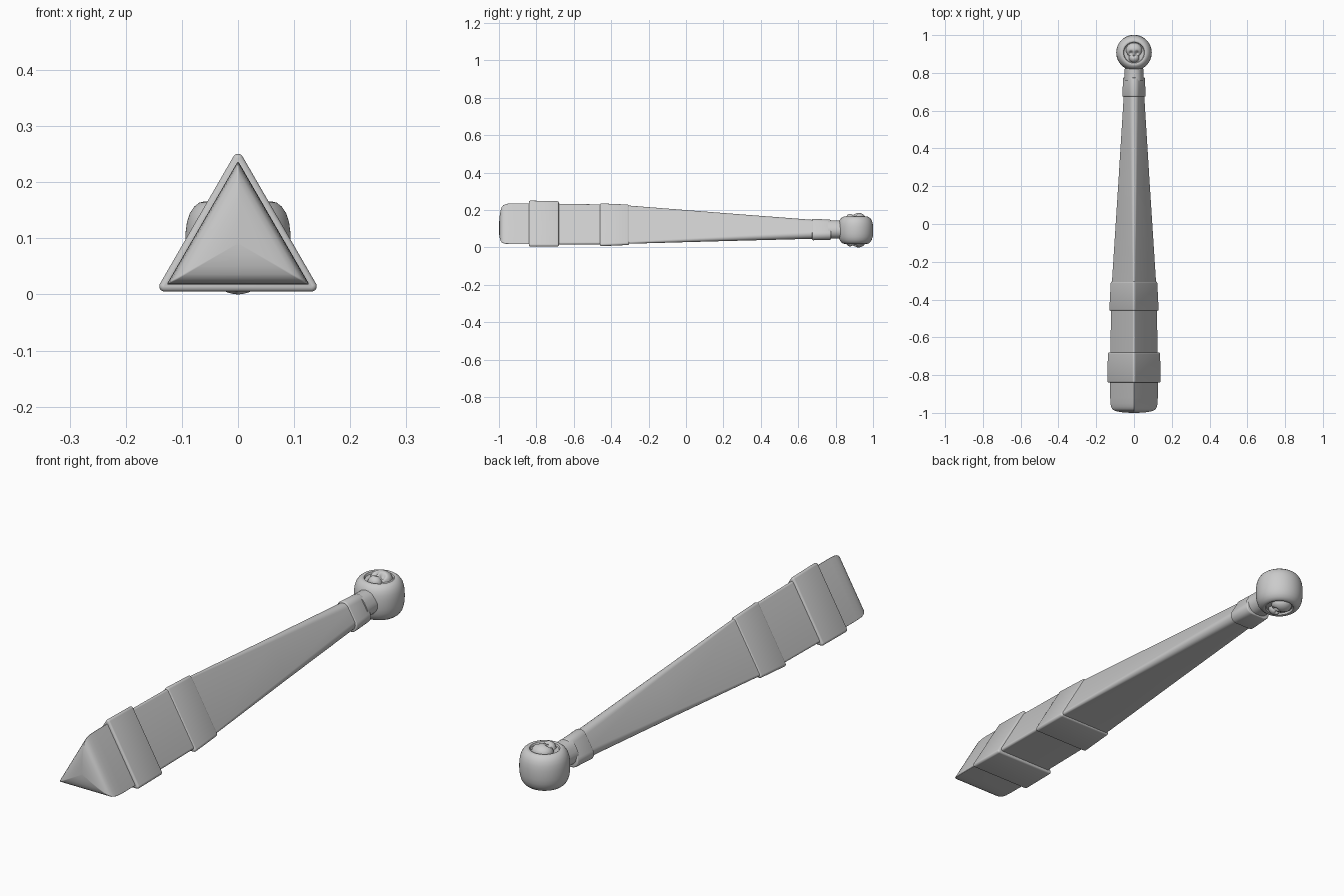
import bpy, bmesh
from math import sin, cos, pi, exp, sqrt

if "Cube" in bpy.data.objects:
    bpy.data.objects.remove(bpy.data.objects["Cube"])

ARC = 8  # points per rounded corner


def finish(name, bm, angle=35):
    bmesh.ops.recalc_face_normals(bm, faces=bm.faces)
    me = bpy.data.meshes.new(name)
    bm.to_mesh(me)
    bm.free()
    ob = bpy.data.objects.new(name, me)
    bpy.context.collection.objects.link(ob)
    bpy.ops.object.select_all(action='DESELECT')
    bpy.context.view_layer.objects.active = ob
    ob.select_set(True)
    bpy.ops.object.shade_smooth_by_angle(angle=angle * pi / 180)
    return ob


def section(bm, y, c, r, zc):
    """Rounded triangle: core circumradius c, corner radius r, centre height zc."""
    ring = []
    for k in range(3):
        a = pi / 2 + k * 2 * pi / 3
        for i in range(ARC + 1):
            b = a - pi / 3 + i * (2 * pi / 3) / ARC
            ring.append(bm.verts.new((c * cos(a) + r * cos(b), y,
                                      zc + c * sin(a) + r * sin(b))))
    return ring


def bridge(bm, a, b):
    n = len(a)
    for i in range(n):
        j = (i + 1) % n
        bm.faces.new((a[i], a[j], b[j], b[i]))


def loft(name, sections):
    bm = bmesh.new()
    rings = [section(bm, *s) for s in sections]
    for a, b in zip(rings, rings[1:]):
        bridge(bm, a, b)
    bm.faces.new(rings[0])
    bm.faces.new(rings[-1])
    return finish(name, bm)


def band(name, y0, s0, y1, s1, bev):
    """Collar with rounded front and back edges."""
    secs = []
    steps = [0, .15, .5, 1]
    for t in steps:
        secs.append((y0 + bev * t, s0[0], s0[1] - bev * (1 - sqrt(1 - (1 - t) ** 2)), s0[2]))
    for t in reversed(steps):
        secs.append((y1 - bev * t, s1[0], s1[1] - bev * (1 - sqrt(1 - (1 - t) ** 2)), s1[2]))
    return loft(name, secs)


# domed triangular end cap
profile = [(-.80, 1), (-.92, 1), (-.95, .99), (-.966, .965), (-.977, .93), (-.985, .87),
           (-.991, .75), (-.996, .55), (-.999, .3), (-1.0, .04)]
loft("end_cap", [(y, .143 * k, .002 * k, .091) for y, k in profile])

# grip section and long tapered shaft
loft("grip", [(-.72, .135, .008, .0915), (-.42, .131, .008, .0905)])
loft("tapered_shaft", [(-.34, .127, .008, .0905), (-.30, .125, .008, .0905),
                       (.19, .0775, .0175, .090), (.70, .030, .027, .089)])

# collars
band("front_collar", -.84, (.151, .0095, .090), -.68, (.149, .0095, .089), .008)
band("middle_collar", -.46, (.139, .010, .0865), -.305, (.131, .010, .0885), .008)
band("neck_collar", .675, (.038, .029, .0865), .775, (.033, .029, .0865), .005)

# neck between collar and knob
loft("neck", [(.76, .010, .042, .094), (.86, .008, .041, .094)])

# barrel knob turned about a vertical axis, with a recess at each end
KY, KZ, SEG = .907, .0925, 64
half = [(.094, 0), (.0935, .018), (.091, .036), (.086, .052), (.078, .064),
        (.069, .071), (.061, .073), (.056, .071), (.053, .064)]
bm = bmesh.new()
rings = []
for r, h in [(r, -h) for r, h in reversed(half[1:])] + half:
    rings.append([bm.verts.new((r * cos(2 * pi * i / SEG), KY + r * sin(2 * pi * i / SEG), KZ + h))
                  for i in range(SEG)])
for a, b in zip(rings, rings[1:]):
    bridge(bm, a, b)
bm.faces.new(rings[0])
bm.faces.new(rings[-1])
finish("barrel_knob", bm, 40)


# carved skull relief in both recesses
def relief(x, y):
    def dome(cx, cy, rx, ry, h):
        d = 1 - ((x - cx) / rx) ** 2 - ((y - cy) / ry) ** 2
        return h * sqrt(d) if d > 0 else 0

    def pit(cx, cy, s, h):
        return h * exp(-((x - cx) ** 2 + (y - cy) ** 2) / (s * s))
    z = max(dome(0, .014, .042, .038, .030), dome(0, -.028, .027, .024, .025))
    z -= pit(.016, -.002, .010, .016) + pit(-.016, -.002, .010, .016) + pit(0, -.019, .005, .009)
    return max(z, 0)


for name, s in (("top_relief", 1), ("bottom_relief", -1)):
    bm = bmesh.new()
    bmesh.ops.create_grid(bm, x_segments=44, y_segments=54, size=1)
    for v in bm.verts:
        x, y = v.co.x * .044, v.co.y * .054
        v.co = (x, KY + y, KZ + s * (.0625 + relief(x, y)))
    # drop the flat floor around the carving
    flat = [f for f in bm.faces if all(abs(v.co.z - KZ) < .0627 for v in f.verts)]
    bmesh.ops.delete(bm, geom=flat, context='FACES')
    ob = finish(name, bm, 60)
    if s < 0:
        ob.data.flip_normals() if ob.data.polygons[0].normal.z > 0 else None
